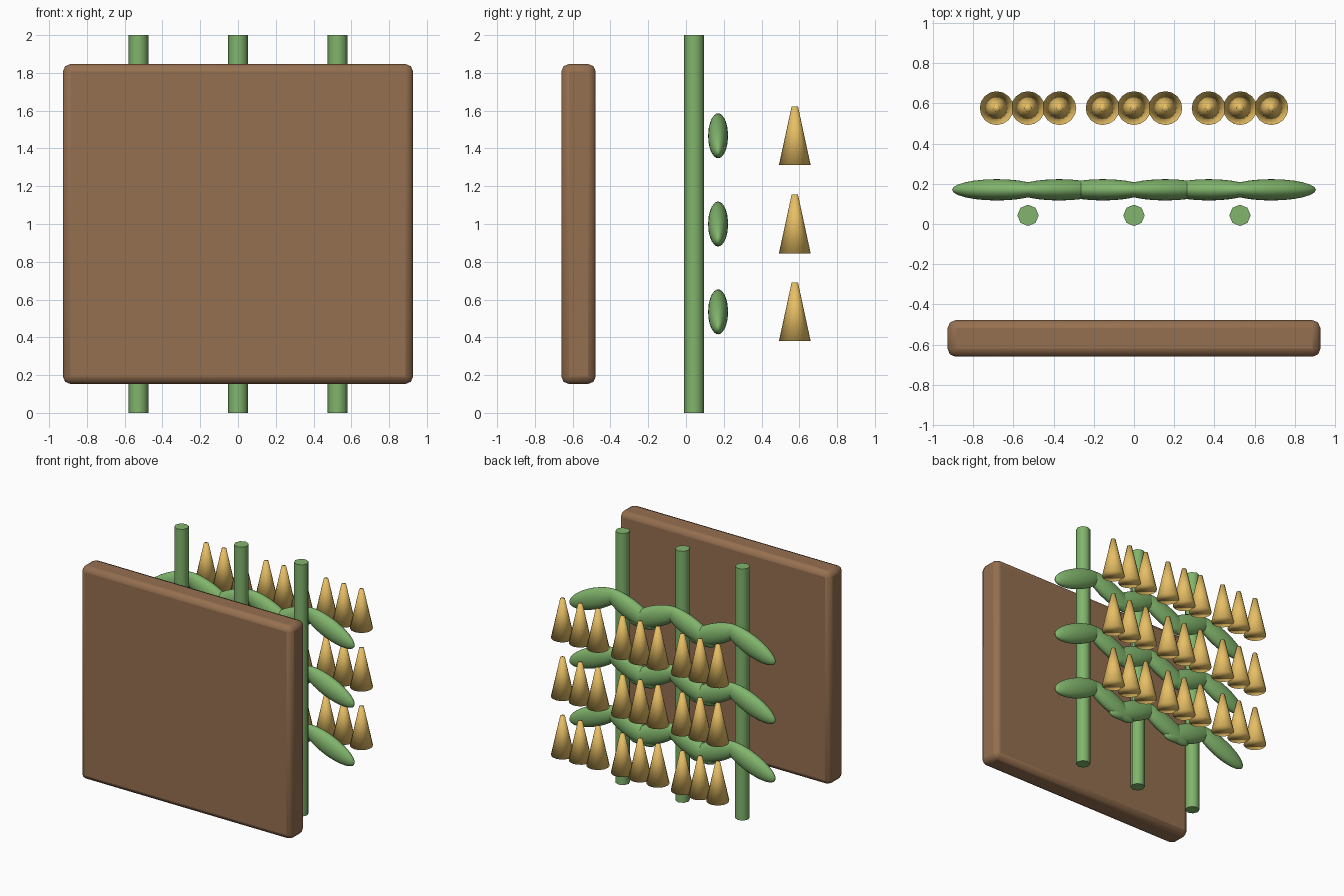
import bpy
from math import radians

if "Cube" in bpy.data.objects:
    bpy.data.objects.remove(bpy.data.objects["Cube"])


def material(name, color):
    m = bpy.data.materials.new(name)
    m.diffuse_color = color
    m.use_nodes = True
    m.node_tree.nodes["Principled BSDF"].inputs["Base Color"].default_value = m.diffuse_color
    return m


brown = material("wood_brown", (0.30, 0.16, 0.08, 1))
green = material("leaf_green", (0.22, 0.46, 0.15, 1))
gold = material("seed_gold", (0.80, 0.52, 0.13, 1))


def finish(name, mat):
    ob = bpy.context.object
    ob.name = name
    ob.data.materials.append(mat)
    return ob


# Backing panel with rounded edges
bpy.ops.mesh.primitive_cube_add(size=1, location=(0, -0.569, 1))
panel = finish("panel", brown)
panel.scale = (1.854, 0.182, 1.694)
bpy.ops.object.transform_apply(location=False, rotation=False, scale=True)
bevel = panel.modifiers.new("bevel", 'BEVEL')
bevel.width = 0.04
bevel.segments = 2
bpy.ops.object.shade_smooth_by_angle(angle=radians(40))

STEM_X = (-0.527, 0, 0.527)
ROW_Z = (0.535, 1.0, 1.467)

for x in STEM_X:
    # Eight-sided stem
    bpy.ops.mesh.primitive_cylinder_add(vertices=8, radius=0.053, depth=2,
                                        location=(x, 0.043, 1))
    finish("stem", green)
    bpy.ops.object.shade_smooth_by_angle(angle=radians(50))

    for z in ROW_Z:
        # Pair of leaves drooping outward from the stem
        for side in (-1, 1):
            bpy.ops.mesh.primitive_uv_sphere_add(
                segments=24, ring_count=14, radius=1,
                location=(x + side * 0.155, 0.17, z),
                rotation=(0, side * 0.4, 0))
            leaf = finish("leaf", green)
            leaf.scale = (0.24, 0.053, 0.08)
            bpy.ops.object.shade_smooth()

        # Row of three blunt seed cones
        for i in (-1, 0, 1):
            bpy.ops.mesh.primitive_cone_add(
                vertices=16, radius1=0.084, radius2=0.017, depth=0.31,
                location=(x + i * 0.156, 0.576, z))
            finish("seed_cone", gold)
            bpy.ops.object.shade_smooth()
